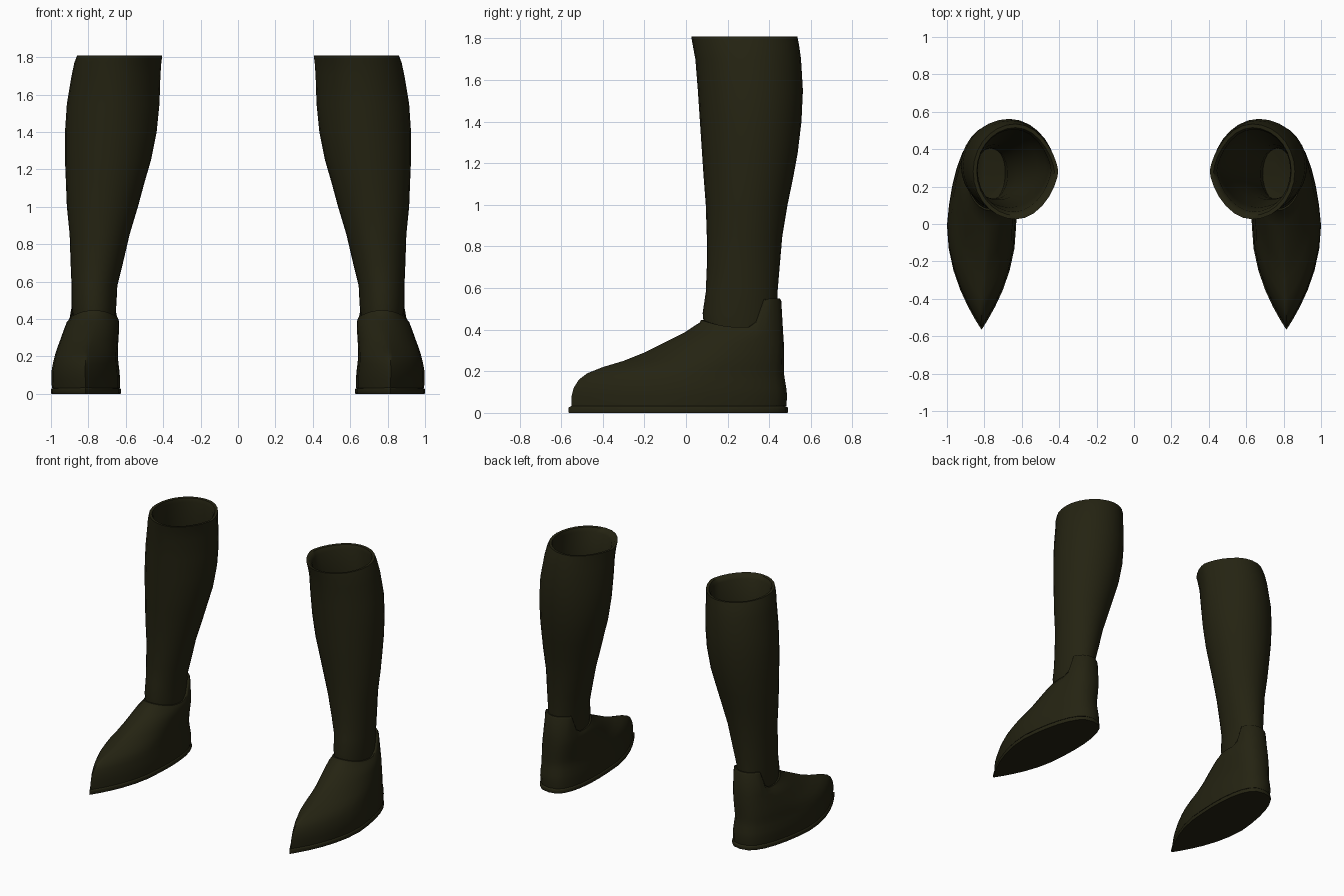
import bpy
import bmesh
import math

cube = bpy.data.objects.get("Cube")
if cube:
    bpy.data.objects.remove(cube, do_unlink=True)

SIDES = 28
ANGLES = [2 * math.pi * i / SIDES for i in range(SIDES)]

leather = bpy.data.materials.new("dark olive leather")
leather.use_nodes = True
COLOUR = (0.018, 0.017, 0.006, 1)
leather.diffuse_color = COLOUR
leather.node_tree.nodes["Principled BSDF"].inputs["Base Color"].default_value = COLOUR

# Shaft profile: height, x min, x max, y min, y max
SHAFT = [
    (0.38, 0.66, 0.88, 0.09, 0.43), (0.48, 0.65, 0.89, 0.08, 0.44),
    (0.58, 0.645, 0.89, 0.095, 0.44), (0.7, 0.615, 0.895, 0.1, 0.45),
    (0.85, 0.58, 0.90, 0.1, 0.463), (1.0, 0.535, 0.915, 0.095, 0.488),
    (1.13, 0.5, 0.92, 0.085, 0.515), (1.25, 0.465, 0.925, 0.077, 0.537),
    (1.4, 0.435, 0.925, 0.067, 0.555), (1.55, 0.42, 0.915, 0.057, 0.562),
    (1.7, 0.415, 0.89, 0.045, 0.553), (1.77, 0.41, 0.875, 0.032, 0.543),
    (1.81, 0.405, 0.86, 0.025, 0.535),
]

# Foot profile: height, x min, x max, toe y, heel y
FOOT = [
    (0.032, 0.635, 0.995, -0.55, 0.482), (0.08, 0.635, 0.998, -0.55, 0.486),
    (0.12, 0.638, 0.997, -0.54, 0.482), (0.16, 0.643, 0.99, -0.515, 0.475),
    (0.19, 0.645, 0.983, -0.475, 0.471), (0.22, 0.645, 0.975, -0.4, 0.47),
    (0.25, 0.643, 0.965, -0.3, 0.47), (0.29, 0.64, 0.95, -0.2, 0.47),
    (0.34, 0.636, 0.932, -0.1, 0.47), (0.385, 0.635, 0.915, -0.01, 0.467),
]


def shaft_box(z):
    for a, b in zip(SHAFT, SHAFT[1:]):
        if z <= b[0]:
            t = max(0, (z - a[0]) / (b[0] - a[0]))
            return [p + (q - p) * t for p, q in zip(a[1:], b[1:])]
    return SHAFT[-1][1:]


def shaft_point(angle, z, grow=0.0):
    """Oval section that comes to a soft point on the inner side near the top."""
    x0, x1, y0, y1 = shaft_box(z)
    c, s = math.cos(angle), math.sin(angle)
    point = 0.35 * min(1, max(0, (z - 1.2) / 0.6)) if c < 0 else 0
    side = math.copysign(abs(s) ** (1 + point), s)
    return ((x0 + x1) / 2 + c * ((x1 - x0) / 2 + grow),
            (y0 + y1) / 2 + side * ((y1 - y0) / 2 + grow), z)


def foot_point(angle, z, x0, x1, toe, heel):
    """Footprint with a pointed toe that rounds out higher up."""
    c, s = math.cos(angle), math.sin(angle)
    high = min(1, max(0, (z - 0.15) / 0.25))
    mid = toe + (heel - toe) * 0.53
    if s < 0:
        width, y = abs(c) ** (2 - 0.9 * high), mid + s * (mid - toe)
        shift = 0
    else:
        width, y = abs(c) ** 0.75, mid + s * (heel - mid)
        shift = -0.035 * s * (1 - high)
    return ((x0 + x1) / 2 + shift + math.copysign(width, c) * (x1 - x0) / 2, y, z)


def collar_height(angle):
    """Low at the sides, a little higher in front, a tall tab behind."""
    s = math.sin(angle)
    if s < 0:
        return 0.412 + 0.035 * s * s
    t = min(1, max(0, (s - 0.35) / 0.3))
    return 0.412 + 0.138 * t * t * (3 - 2 * t)


def loft(name, rings, mirror):
    """Closed skin through a list of rings."""
    bm = bmesh.new()
    loops = [[bm.verts.new((x * mirror, y, z)) for x, y, z in ring] for ring in rings]
    for low, high in zip(loops, loops[1:]):
        for i in range(SIDES):
            j = (i + 1) % SIDES
            bm.faces.new((low[i], low[j], high[j], high[i]))
    bm.faces.new(loops[0])
    bm.faces.new(loops[-1])
    bmesh.ops.recalc_face_normals(bm, faces=bm.faces)
    mesh = bpy.data.meshes.new(name)
    bm.to_mesh(mesh)
    bm.free()
    mesh.materials.append(leather)
    obj = bpy.data.objects.new(name, mesh)
    bpy.context.collection.objects.link(obj)
    bpy.ops.object.select_all(action="DESELECT")
    obj.select_set(True)
    bpy.context.view_layer.objects.active = obj
    bpy.ops.object.shade_smooth_by_angle(angle=math.radians(50))


# Hollow shaft: up the outside, over the rim, down the lining to the insole
shaft = [[shaft_point(a, row[0]) for a in ANGLES] for row in SHAFT]
shaft.append([shaft_point(a, 1.808, -0.02) for a in ANGLES])
shaft += [[shaft_point(a, z, -0.035) for a in ANGLES]
          for z in (1.78, 1.6, 1.4, 1.2, 1.0, 0.8, 0.6, 0.43)]

# Foot with a shaped collar hugging the ankle
foot = [[foot_point(a, *row) for a in ANGLES] for row in FOOT]
foot.append([shaft_point(a, collar_height(a) - 0.012, 0.018) for a in ANGLES])
foot.append([shaft_point(a, collar_height(a), 0.011) for a in ANGLES])
foot.append([shaft_point(a, collar_height(a) - 0.003, -0.012) for a in ANGLES])

# Thin sole with a narrow welt line above it
sole = [[foot_point(a, z, 0.63 + d, 1.0 - d, -0.565 + d, 0.49 - d) for a in ANGLES]
        for z, d in ((0, 0.002), (0.005, 0), (0.024, 0), (0.028, 0.003), (0.033, 0.014))]

for side, mirror in (("left", 1), ("right", -1)):
    loft(side + "_boot_shaft", shaft, mirror)
    loft(side + "_boot_foot", foot, mirror)
    loft(side + "_boot_sole", sole, mirror)
